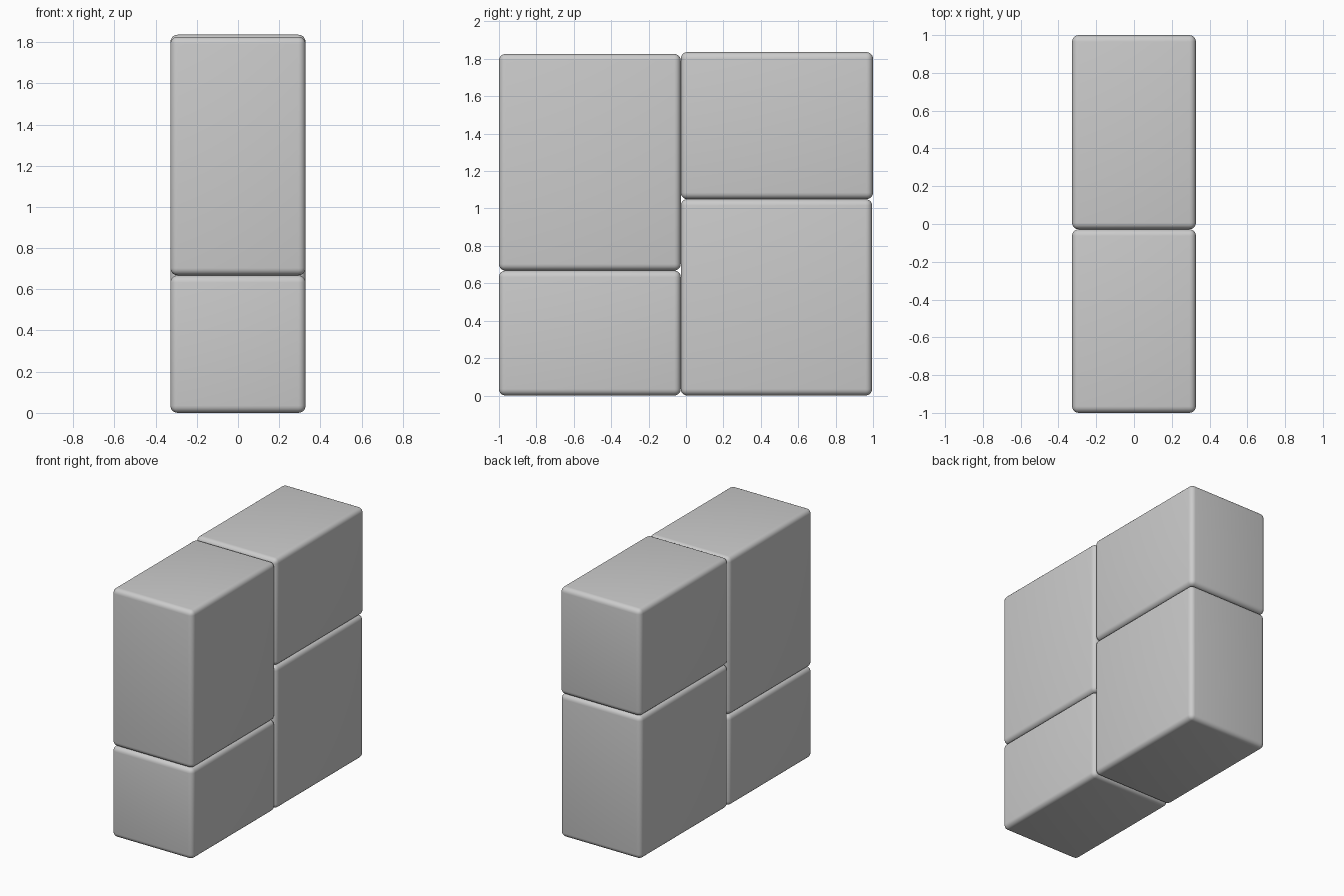
import bpy

if "Cube" in bpy.data.objects:
    bpy.data.objects.remove(bpy.data.objects["Cube"])


def block(name, y, z, x=(-0.328, 0.328), radius=0.035):
    """Rounded box spanning the given ranges."""
    bpy.ops.mesh.primitive_cube_add(size=1)
    ob = bpy.context.object
    ob.name = name
    ob.location = [(a + b) / 2 for a, b in (x, y, z)]
    ob.scale = [b - a for a, b in (x, y, z)]
    bpy.ops.object.transform_apply(location=False, rotation=False, scale=True)
    bevel = ob.modifiers.new("rounded_edges", 'BEVEL')
    bevel.width = radius
    bevel.segments = 5
    bpy.ops.object.modifier_apply(modifier=bevel.name)
    bpy.ops.object.shade_smooth_by_angle()
    return ob


# Front column: short block below, tall block above
block("front_lower_block", (-1.0, -0.028), (0.0, 0.668))
block("front_upper_block", (-1.0, -0.028), (0.668, 1.826))

# Back column: tall block below, short block above
block("back_lower_block", (-0.028, 0.995), (0.0, 1.05))
block("back_upper_block", (-0.028, 1.0), (1.05, 1.836))
